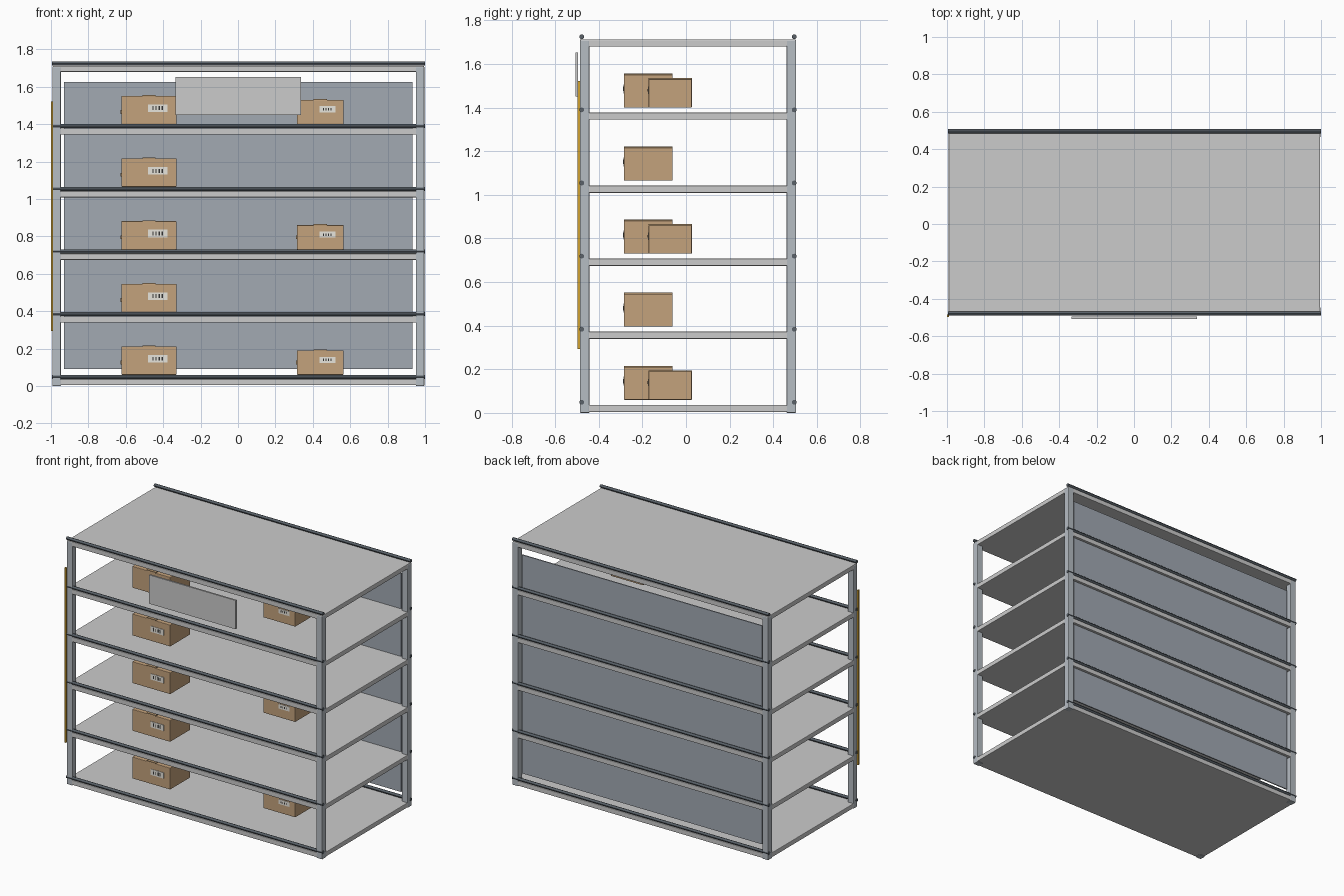
import bpy, math

if "Cube" in bpy.data.objects:
    bpy.data.objects.remove(bpy.data.objects["Cube"])

CX, CY = 0.002, 0.009       # frame centre
STEP, LEVELS = 0.335, 6     # shelf spacing and count


def mat(name, rgb):
    m = bpy.data.materials.new(name)
    m.diffuse_color = (*rgb, 1)
    m.use_nodes = True
    m.node_tree.nodes["Principled BSDF"].inputs["Base Color"].default_value = m.diffuse_color
    return m


STEEL = mat("steel", (0.47, 0.51, 0.55))
DARK = mat("dark_steel", (0.10, 0.12, 0.14))
PANEL = mat("panel_grey", (0.36, 0.40, 0.45))
CARD = mat("cardboard", (0.55, 0.36, 0.20))
TAPE = mat("tape", (0.42, 0.28, 0.15))
PAPER = mat("paper", (0.80, 0.78, 0.72))
INK = mat("ink", (0.03, 0.03, 0.03))
AMBER = mat("amber", (0.65, 0.36, 0.03))
SIGN = mat("sign_grey", (0.62, 0.63, 0.60))


def box(name, x, y, z, material=None, bevel=0):
    """Box from (min, max) pairs on each axis."""
    lo, hi = zip(x, y, z)
    bpy.ops.mesh.primitive_cube_add(
        size=1, location=[(a + b) / 2 for a, b in zip(lo, hi)])
    o = bpy.context.object
    o.name = name
    o.scale = [b - a for a, b in zip(lo, hi)]
    bpy.ops.object.transform_apply(location=False, rotation=False, scale=True)
    if material:
        o.data.materials.append(material)
    if bevel:
        b = o.modifiers.new("bevel", 'BEVEL')
        b.width, b.segments = bevel, 2
    return o


def rod(name, y, z):
    bpy.ops.mesh.primitive_cylinder_add(
        vertices=12, radius=0.011, depth=1.994, location=(CX, y, z),
        rotation=(0, math.pi / 2, 0))
    o = bpy.context.object
    o.name = name
    o.data.materials.append(DARK)
    bpy.ops.object.shade_smooth_by_angle()


# Corner posts
for sx, side in ((-1, "left"), (1, "right")):
    for sy, end in ((-1, "front"), (1, "back")):
        xs = sorted((CX + sx * 0.949, CX + sx * 0.994))
        ys = sorted((CY + sy * 0.452, CY + sy * 0.496))
        box(f"{end}_{side}_post", xs, ys, (0, 1.708), STEEL, 0.004)

# Shelves with a front and back rod on each
for i in range(LEVELS):
    z = i * STEP
    box(f"shelf_{i}", (CX - 0.993, CX + 0.993), (CY - 0.495, CY + 0.495),
        (z + 0.004, z + 0.037), None, 0.004)
    rod(f"front_rod_{i}", CY - 0.487, z + 0.049)
    rod(f"back_rod_{i}", CY + 0.487, z + 0.049)

# Back panel
box("back_panel", (-0.93, 0.934), (0.478, 0.486), (0.09, 1.625), PANEL)

# Aisle sign board and edge strip
box("sign_board", (-0.335, 0.337), (-0.507, -0.495), (1.45, 1.652), SIGN)
box("edge_strip", (-1.0, -0.99), (-0.497, -0.485), (0.293, 1.522), AMBER)


def carton(name, x, y, z, h, label_x, label_z):
    """Cardboard carton with top tape and a barcode label."""
    box(name, x, y, (z, z + h), CARD, 0.003)
    mx, my = sum(x) / 2, sum(y) / 2
    box(name + "_tape", (mx - 0.035, mx + 0.035), y,
        (z + h - 0.002, z + h + 0.005), TAPE)
    box(name + "_side_patch", (x[0] - 0.004, x[0] + 0.002),
        (my - 0.03, my + 0.03), (z + 0.055, z + 0.075), TAPE)
    z0, z1 = z + label_z[0], z + label_z[1]
    box(name + "_label", label_x, (y[0] - 0.003, y[0] + 0.002), (z0, z1), PAPER)
    w = label_x[1] - label_x[0]
    for k in range(4):
        bx = label_x[0] + w * (0.22 + 0.16 * k)
        box(f"{name}_bar_{k}", (bx, bx + w * 0.06),
            (y[0] - 0.005, y[0]), (z0 + 0.01, z1 - 0.01), INK)


# Cartons: large on every level, small on alternate levels
for i in range(LEVELS - 1):
    z = i * STEP + 0.06
    carton(f"large_carton_{i}", (-0.624, -0.328), (-0.284, -0.061), z, 0.151,
           (-0.48, -0.377), (0.065, 0.106))
    if i % 2 == 0:
        carton(f"small_carton_{i}", (0.315, 0.565), (-0.171, 0.027), z, 0.130,
               (0.436, 0.521), (0.063, 0.096))
